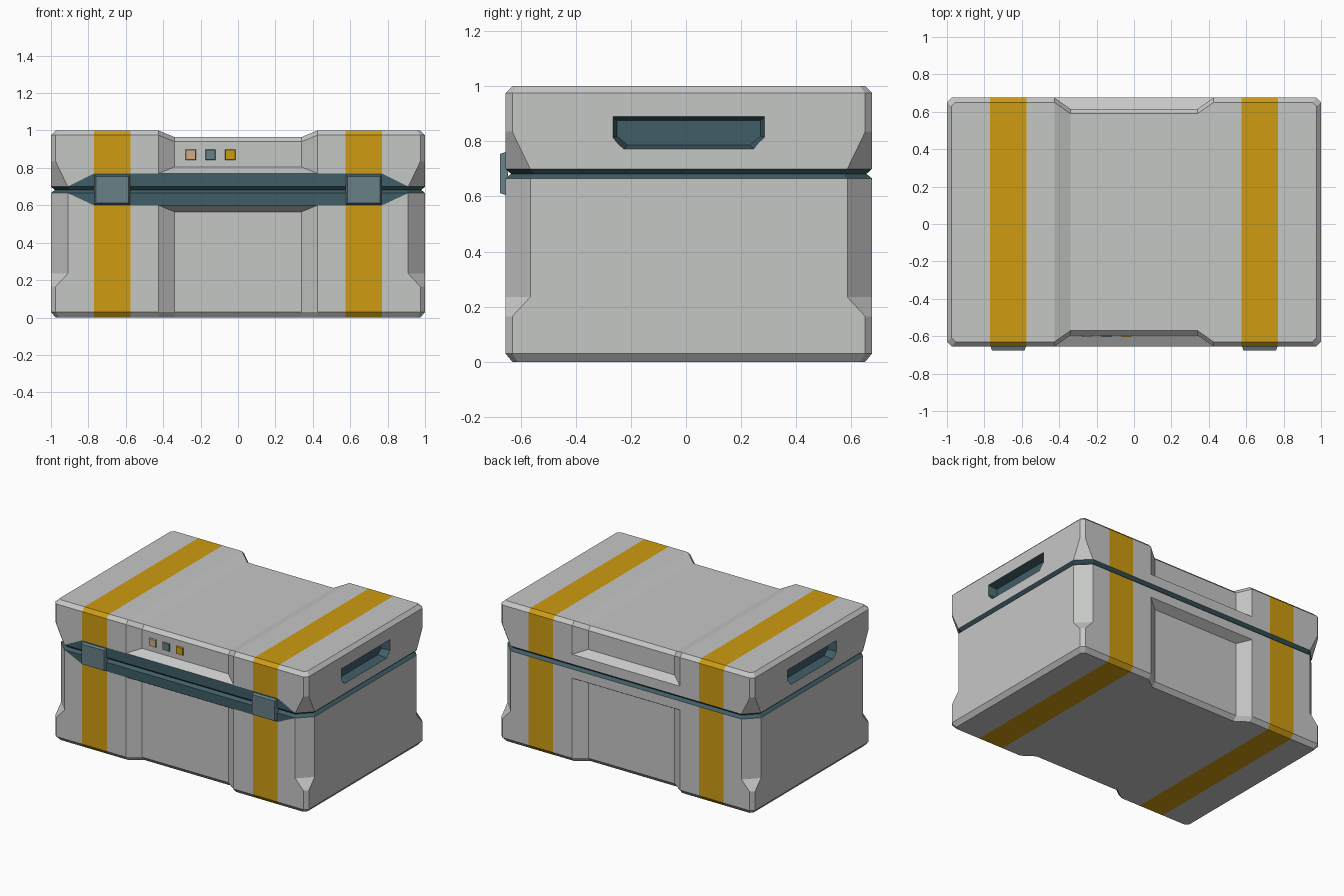
import bpy, bmesh

if "Cube" in bpy.data.objects:
    bpy.data.objects.remove(bpy.data.objects["Cube"])


def material(name, rgb):
    m = bpy.data.materials.new(name)
    m.diffuse_color = (*rgb, 1)
    m.use_nodes = True
    m.node_tree.nodes["Principled BSDF"].inputs["Base Color"].default_value = m.diffuse_color
    return m


GREY = material("light grey", (0.56, 0.57, 0.56))
YELLOW = material("stripe yellow", (0.62, 0.33, 0.006))
TEAL = material("dark teal", (0.05, 0.11, 0.135))
SLATE = material("slate blue", (0.14, 0.215, 0.245))
TAN = material("tan", (0.60, 0.42, 0.24))
FRONT, BACK = -0.655, 0.675


def finish(bm, name, mats):
    bmesh.ops.remove_doubles(bm, verts=bm.verts, dist=1e-4)
    bmesh.ops.recalc_face_normals(bm, faces=bm.faces)
    me = bpy.data.meshes.new(name)
    bm.to_mesh(me)
    bm.free()
    for m in mats:
        me.materials.append(m)
    ob = bpy.data.objects.new(name, me)
    bpy.context.collection.objects.link(ob)
    return ob


def loft(bm, a, b, mat=0):
    """Closed prism between two outlines."""
    va, vb = [bm.verts.new(p) for p in a], [bm.verts.new(p) for p in b]
    n = len(va)
    faces = [bm.faces.new(va), bm.faces.new(vb)]
    faces += [bm.faces.new((va[i], va[(i + 1) % n], vb[(i + 1) % n], vb[i])) for i in range(n)]
    for f in faces:
        f.material_index = mat


# Case shell: stacked outlines (height, inset, corner cut, recess amount)
LEVELS = [(0, .025, .02, 1), (.03, 0, .025, 1), (.165, 0, .025, 1), (.235, 0, .09, 1),
          (.565, 0, .09, 1), (.60, 0, .09, 0), (.665, 0, .09, 0), (.682, .02, .085, 0),
          (.70, 0, .09, 0), (.77, 0, .056, 0), (.805, 0, .039, 1), (.835, 0, .025, 1),
          (.975, 0, .025, 1), (1, .025, .02, 1)]


def outline(z, inset, c, t):
    hx, xi, d = 1 - inset, .425 - .085 * t, .06 * t
    half = [(hx, c), (hx - c, 0), (.77, 0), (.575, 0), (.425, 0), (xi, d)]
    half = [(-x, o) for x, o in half] + half[::-1]
    drop = .035 if z > .9 else 0        # channel across the top of the lid

    def height(x):
        return z - drop if abs(x) < .4 else z
    front = [(x, FRONT + inset + o, height(x)) for x, o in half]
    back = [(x, BACK - inset - o, height(x)) for x, o in half]
    return front + back[::-1]


bm = bmesh.new()
rings = [[bm.verts.new(p) for p in outline(*lv)] for lv in LEVELS]


def face(verts, mat):
    bm.faces.new(verts).material_index = mat


for r in range(len(rings) - 1):
    lo, hi = rings[r], rings[r + 1]
    for k in range(24):
        n = (k + 1) % 24
        a, b, c, d = lo[k], lo[n], hi[n], hi[k]
        if r in (5, 8) and k in (1, 9):     # tapered ends of the front band
            if (r, k) in ((5, 1), (8, 9)):
                tris = [(a, b, d), (b, c, d)]
            else:
                tris = [(a, b, c), (a, c, d)]
            if r == 8:
                tris.reverse()
            face(tris[0], 0)
            face(tris[1], 2)
            continue
        column = k if k < 12 else 22 - k
        mat = 1 if column in (2, 8) else 0
        if r in (6, 7) or (5 <= r <= 8 and 2 <= k <= 8):
            mat = 2
        face((a, b, c, d), mat)
for ring in (rings[0], rings[-1]):          # bottom and top strips
    for j in range(11):
        face((ring[j], ring[j + 1], ring[22 - j], ring[23 - j]), 1 if j in (2, 8) else 0)
case = finish(bm, "case_shell", [GREY, YELLOW, TEAL])

# Side hand grips, cut into the lid
GRIP = [(-.275, .06), (.275, .06), (.275, -.016), (.235, -.058), (-.235, -.058), (-.275, -.016)]
bm = bmesh.new()
for s in (-1, 1):
    ends = []
    for x, o in ((1.06, .015), (.94, -.015)):
        ends.append([(s * x, .01 + y * (.275 + o) / .275, .83 + z * (.06 + o) / .06) for y, z in GRIP])
    loft(bm, *ends, mat=2)
cutter = finish(bm, "grip_cutter", [GREY, YELLOW, TEAL])
cutter.hide_render = True
mod = case.modifiers.new("grips", "BOOLEAN")
mod.operation, mod.solver, mod.object = "DIFFERENCE", "EXACT", cutter
bpy.context.view_layer.objects.active = case
bpy.ops.object.modifier_apply(modifier=mod.name)
bpy.data.objects.remove(cutter)


# Latches and buttons: tapered plates on the front
def plate(name, x, z, hw, hh, y0, y1, taper, mat):
    bm = bmesh.new()
    corners = [(-1, -1), (1, -1), (1, 1), (-1, 1)]

    def ring(y, e):
        return [(x + i * (hw - e), y, z + k * (hh - e)) for i, k in corners]
    loft(bm, ring(y0, 0), ring(y1, taper))
    return finish(bm, name, [mat])


for side, s in (("left", -1), ("right", 1)):
    plate("latch_" + side, s * .6725, .683, .0975, .081, FRONT + .01, -.675, .01, SLATE)
for i, mat in enumerate((TAN, SLATE, YELLOW)):
    plate(f"button_{i + 1}", -.253 + .106 * i, .87, .03, .03, -.585, -.605, .005, mat)
